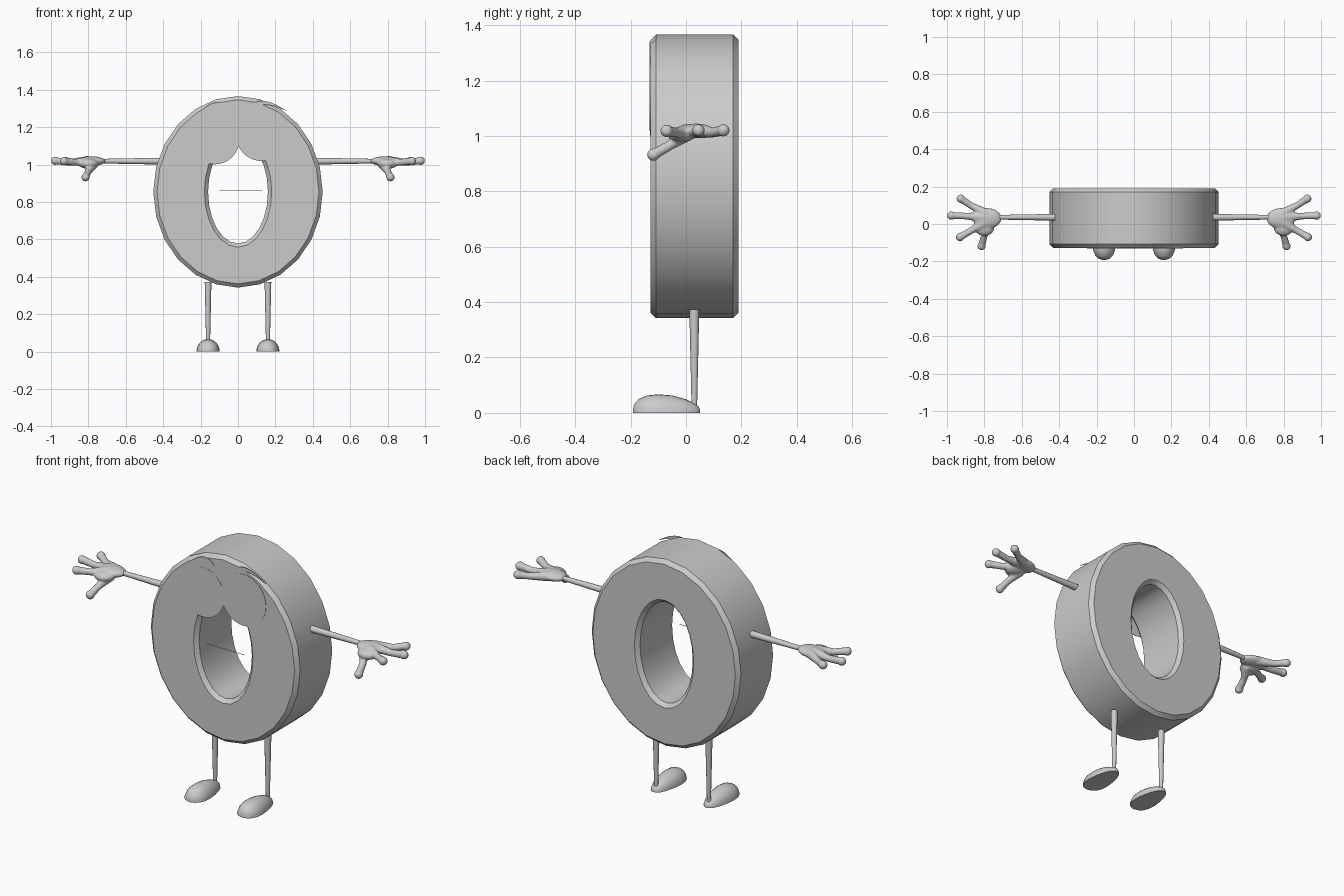
import bpy, bmesh, math
from mathutils import Vector

if "Cube" in bpy.data.objects:
    bpy.data.objects.remove(bpy.data.objects["Cube"])

grey = bpy.data.materials.new("plain_grey")
grey.diffuse_color = (0.6, 0.6, 0.6, 1)
grey.use_nodes = True
grey.node_tree.nodes["Principled BSDF"].inputs["Base Color"].default_value = grey.diffuse_color


def finish(name, bm, angle=35, mirror=False):
    bmesh.ops.recalc_face_normals(bm, faces=bm.faces)
    me = bpy.data.meshes.new(name)
    bm.to_mesh(me)
    bm.free()
    ob = bpy.data.objects.new(name, me)
    bpy.context.collection.objects.link(ob)
    me.materials.append(grey)
    bpy.ops.object.select_all(action='DESELECT')
    ob.select_set(True)
    bpy.context.view_layer.objects.active = ob
    bpy.ops.object.shade_smooth_by_angle(angle=math.radians(angle))
    if mirror:
        ob.modifiers.new("mirror", 'MIRROR').use_mirror_merge = False
    return ob


def loft(bm, rings, caps=True, closed=False):
    """Skin a list of equal-length point rings."""
    vs = [[bm.verts.new(p) for p in r] for r in rings]
    n = len(vs[0])
    pairs = list(zip(vs, vs[1:])) + ([(vs[-1], vs[0])] if closed else [])
    for a, b in pairs:
        for i in range(n):
            j = (i + 1) % n
            bm.faces.new((a[i], a[j], b[j], b[i]))
    if caps and not closed:
        bm.faces.new(vs[0])
        bm.faces.new(vs[-1])


def tube(bm, a, b, ra, rb, n=12, steps=1):
    """Tapered round rod from a to b."""
    a, b = Vector(a), Vector(b)
    q = (b - a).to_track_quat('Z', 'Y')
    rings = []
    for s in range(steps + 1):
        t = s / steps
        c, r = a.lerp(b, t), ra + (rb - ra) * t
        rings.append([c + q @ Vector((r * math.cos(k * math.tau / n), r * math.sin(k * math.tau / n), 0))
                      for k in range(n)])
    loft(bm, rings)


def ball(bm, c, size):
    new = bmesh.ops.create_uvsphere(bm, u_segments=20, v_segments=12, radius=1)["verts"]
    bmesh.ops.scale(bm, vec=size, verts=new)
    bmesh.ops.translate(bm, vec=c, verts=new)


def plate(name, outline, y0, y1):
    """Thin upright plate from an x, z outline."""
    bm = bmesh.new()
    loft(bm, [[(x, y, z) for x, z in outline] for y in (y0, y1)])
    return finish(name, bm)


# Body: oval ring with chamfered rims
F, B, C = -0.128, 0.19, 0.02
RX, RZ, HX, HZ, CZ = 0.453, 0.512, 0.16, 0.276, 0.854
section = [(RX - C, RZ - C, F), (RX, RZ, F + C), (RX, RZ, B - C), (RX - C, RZ - C, B),
           (HX + C, HZ + C, B), (HX, HZ, B - C), (HX, HZ, F + C), (HX + C, HZ + C, F)]
bm = bmesh.new()
loft(bm, [[(a * math.sin(k * math.tau / 24), y, CZ + b * math.cos(k * math.tau / 24)) for k in range(24)]
          for a, b, y in section], closed=True)
finish("ring_body", bm, 30)

# Eyes: two flat discs
for name, x, z, rx, rz, y in (("left_eye", -0.122, 1.137, 0.13, 0.136, F - 0.002),
                              ("right_eye", 0.125, 1.16, 0.136, 0.141, F - 0.003)):
    plate(name, [(x + rx * math.cos(k * math.tau / 40), z + rz * math.sin(k * math.tau / 40))
                 for k in range(40)], y, F - 0.001)


# Eyebrows: crescents between two arcs
def arc(p, q, r, n=10):
    return [tuple((1 - t) ** 2 * a + 2 * t * (1 - t) * b + t * t * c for a, b, c in zip(p, q, r))
            for t in (i / n for i in range(n + 1))]


for name, p, top, low, r in (
        ("left_brow", (-0.21, 1.275), (-0.11, 1.375), (-0.11, 1.34), (-0.053, 1.302)),
        ("right_brow", (0.06, 1.305), (0.12, 1.385), (0.14, 1.345), (0.262, 1.285))):
    plate(name, arc(p, top, r) + arc(p, low, r)[-2:0:-1], F - 0.004, F - 0.001)

# Mouth: thin straight line across the hole
plate("mouth", [(-0.10, 0.859), (0.128, 0.859), (0.128, 0.861), (-0.10, 0.861)], F - 0.002, F)

# Arms and legs: tapered rods
bm = bmesh.new()
tube(bm, (0.423, 0.036, 1.018), (0.74, 0.036, 1.018), 0.018, 0.012)
finish("arms", bm, 40, True)
bm = bmesh.new()
tube(bm, (0.16, 0.03, 0.373), (0.16, 0.03, 0.02), 0.018, 0.010)
finish("legs", bm, 40, True)

# Hands: palm, three fingers and a drooping thumb fused together
bm = bmesh.new()
ball(bm, (0.785, 0.03, 1.018), (0.078, 0.056, 0.026))
ball(bm, (0.80, -0.015, 1.005), (0.055, 0.05, 0.028))
digits = [[(0.79, 0.055, 1.018), (0.87, 0.098, 1.012), (0.926, 0.135, 1.02)],
          [(0.80, 0.036, 1.02), (0.90, 0.042, 1.012), (0.977, 0.045, 1.02)],
          [(0.80, 0.005, 1.018), (0.87, -0.035, 1.012), (0.93, -0.07, 1.018)],
          [(0.77, 0.0, 1.005), (0.80, -0.06, 0.965), (0.815, -0.118, 0.932)]]
for a, m, b in digits:
    tube(bm, a, m, 0.027, 0.018, steps=4)
    tube(bm, m, b, 0.018, 0.02, steps=3)
    ball(bm, m, (0.018,) * 3)
    ball(bm, b, (0.023,) * 3)
hand = finish("hands", bm, 80)
fuse = hand.modifiers.new("fuse", 'REMESH')
fuse.mode, fuse.voxel_size, fuse.use_smooth_shade = 'VOXEL', 0.006, True
soft = hand.modifiers.new("soften", 'SMOOTH')
soft.factor, soft.iterations = 0.5, 4
hand.modifiers.new("mirror", 'MIRROR').use_mirror_merge = False

# Feet: flat-soled domes, broad at the toe and narrow at the heel
stations = [(-0.192, 0.008, 0.012), (-0.186, 0.028, 0.032), (-0.17, 0.046, 0.05), (-0.14, 0.059, 0.063),
            (-0.10, 0.062, 0.067), (-0.05, 0.057, 0.063), (0.0, 0.045, 0.049), (0.03, 0.032, 0.034),
            (0.045, 0.02, 0.024), (0.051, 0.008, 0.012)]
bm = bmesh.new()
loft(bm, [[(0.16 + w * math.cos(k * math.pi / 12), y, h * math.sin(k * math.pi / 12)) for k in range(13)]
          for y, w, h in stations])
finish("feet", bm, 50, True)
